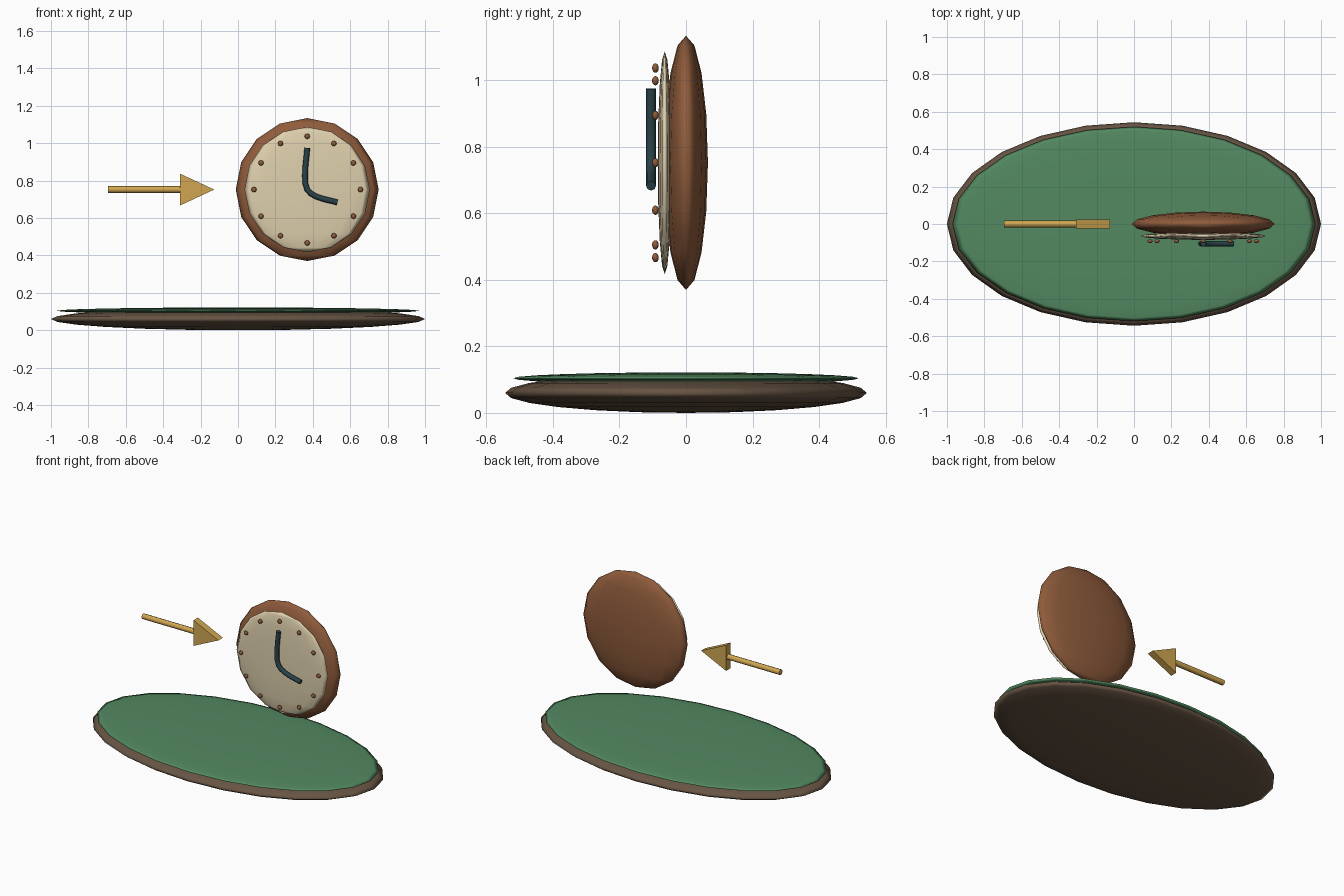
import bpy, bmesh, math
from mathutils import Vector, Matrix

if "Cube" in bpy.data.objects:
    bpy.data.objects.remove(bpy.data.objects["Cube"])


def material(name, rgb):
    m = bpy.data.materials.new(name)
    m.diffuse_color = (*[(c / 255) ** 2.2 for c in rgb], 1)
    m.use_nodes = True
    m.node_tree.nodes["Principled BSDF"].inputs["Base Color"].default_value = m.diffuse_color
    return m


DARK = material("dark_brown", (104, 86, 70))
GREEN = material("green", (84, 136, 97))
WOOD = material("wood", (142, 92, 62))
CREAM = material("cream", (222, 207, 172))
SLATE = material("slate", (45, 68, 74))
GOLD = material("gold", (207, 165, 82))


def finish(name, bm, mat, smooth=True):
    bmesh.ops.recalc_face_normals(bm, faces=bm.faces)
    for f in bm.faces:
        f.smooth = smooth and len(f.verts) <= 4
    me = bpy.data.meshes.new(name)
    bm.to_mesh(me)
    bm.free()
    me.materials.append(mat)
    ob = bpy.data.objects.new(name, me)
    bpy.context.collection.objects.link(ob)
    return ob


def ellipsoid(name, centre, radii, mat, seg, rings):
    bm = bmesh.new()
    bmesh.ops.create_uvsphere(
        bm, u_segments=seg, v_segments=rings, radius=1,
        matrix=Matrix.Translation(centre) @ Matrix.Diagonal((*radii, 1)))
    return finish(name, bm, mat)


def tube(name, path, radius, mat, sides=8):
    # round tube along a path in the xz plane, with flat ends
    bm = bmesh.new()
    loops = []
    for i, p in enumerate(path):
        t = (path[min(i + 1, len(path) - 1)] - path[max(i - 1, 0)]).normalized()
        side = Vector((0, 1, 0))
        up = t.cross(side)
        angles = [2 * math.pi * k / sides for k in range(sides)]
        loops.append([bm.verts.new(p + radius * (side * math.cos(a) + up * math.sin(a)))
                      for a in angles])
    for a, b in zip(loops, loops[1:]):
        for k in range(sides):
            n = (k + 1) % sides
            bm.faces.new((a[k], a[n], b[n], b[k]))
    bm.faces.new(loops[0])
    bm.faces.new(loops[-1])
    return finish(name, bm, mat)


def spline(p, steps):
    # smooth path through the given points
    q = [p[0]] + p + [p[-1]]
    out = []
    for i in range(1, len(q) - 2):
        t0, t1 = (q[i + 1] - q[i - 1]) / 2, (q[i + 2] - q[i]) / 2
        for s in range(steps):
            u = s / steps
            out.append((2*u**3 - 3*u*u + 1) * q[i] + (u**3 - 2*u*u + u) * t0
                       + (3*u*u - 2*u**3) * q[i + 1] + (u**3 - u*u) * t1)
    return out + [p[-1]]


# Oval base with green top
ellipsoid("base", (0, 0, 0.06), (1, 0.544, 0.06), DARK, 24, 12)
ellipsoid("green_top", (0, 0, 0.104), (0.97, 0.52, 0.018), GREEN, 24, 12)

# Clock body and face
CX, CZ = 0.37, 0.752
ellipsoid("clock_body", (CX, 0, CZ), (0.382, 0.066, 0.382), WOOD, 16, 8)
ellipsoid("clock_face", (CX, -0.064, CZ), (0.335, 0.021, 0.335), CREAM, 16, 8)

# Hour markers
for i in range(12):
    a = math.pi * i / 6
    ellipsoid(f"hour_marker_{i + 1}",
              (CX + 0.285 * math.sin(a), -0.092, CZ + 0.285 * math.cos(a)),
              (0.014, 0.01, 0.014), WOOD, 12, 8)

# Both hands as one bent tube
hand_points = [Vector((x, -0.105, z)) for x, z in ((0.37, 0.975), (0.37, 0.752), (0.532, 0.683))]
tube("clock_hands", spline(hand_points, 6), 0.015, SLATE)

# Arrow shaft and flat wedge head
tube("arrow_shaft", [Vector((-0.695, 0, 0.752)), Vector((-0.305, 0, 0.752))], 0.018, GOLD)
bm = bmesh.new()
tri = [bm.verts.new((x, -0.023, z)) for x, z in ((-0.31, 0.667), (-0.127, 0.752), (-0.31, 0.837))]
ext = bmesh.ops.extrude_face_region(bm, geom=[bm.faces.new(tri)])
bmesh.ops.translate(bm, vec=(0, 0.046, 0),
                    verts=[g for g in ext["geom"] if isinstance(g, bmesh.types.BMVert)])
finish("arrow_head", bm, GOLD, smooth=False)
